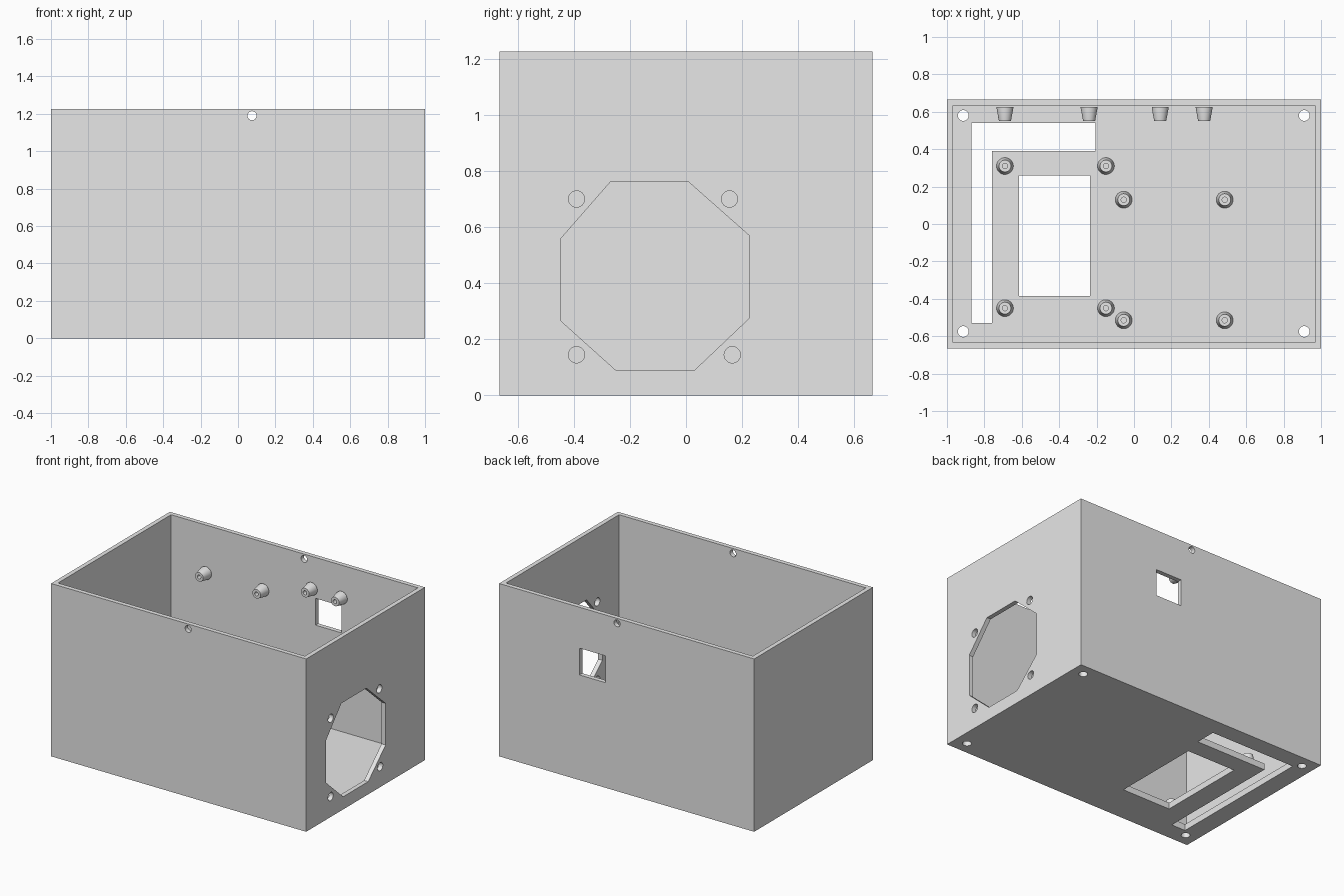
import bpy, bmesh, math
from mathutils import Matrix, Vector

if "Cube" in bpy.data.objects:
    bpy.data.objects.remove(bpy.data.objects["Cube"], do_unlink=True)

W, D, H, WALL = 2.0, 1.33, 1.225, 0.045

grey = bpy.data.materials.new("plain_grey")
grey.use_nodes = True
grey.diffuse_color = (0.8, 0.8, 0.8, 1)
grey.node_tree.nodes["Principled BSDF"].inputs["Base Color"].default_value = grey.diffuse_color


def make_object(name, bm):
    bmesh.ops.recalc_face_normals(bm, faces=bm.faces[:])
    mesh = bpy.data.meshes.new(name)
    bm.to_mesh(mesh)
    bm.free()
    mesh.materials.append(grey)
    obj = bpy.data.objects.new(name, mesh)
    bpy.context.collection.objects.link(obj)
    return obj


def prism(bm, points, axis, low, high):
    """Closed prism of a 2D outline, running along the given axis."""
    rings = []
    for d in (low, high):
        ring = []
        for p in points:
            co = list(p)
            co.insert(axis, d)
            ring.append(bm.verts.new(co))
        rings.append(ring)
    a, b = rings
    bm.faces.new(a)
    bm.faces.new(b[::-1])
    for i in range(len(a)):
        j = (i + 1) % len(a)
        bm.faces.new((a[i], b[i], b[j], a[j]))


def circle(x, y, r, n=32):
    return [(x + r * math.cos(math.tau * i / n), y + r * math.sin(math.tau * i / n))
            for i in range(n)]


def rect(x0, x1, y0, y1):
    return [(x0, y0), (x1, y0), (x1, y1), (x0, y1)]


# Open box with even walls and floor
bm = bmesh.new()
prism(bm, rect(-W / 2, W / 2, -D / 2, D / 2), 2, 0, H)
bmesh.ops.recalc_face_normals(bm, faces=bm.faces[:])
top = max(bm.faces, key=lambda f: f.calc_center_median().z)
bmesh.ops.inset_region(bm, faces=[top], thickness=WALL)
well = bmesh.ops.extrude_discrete_faces(bm, faces=[top])["faces"][0]
bmesh.ops.translate(bm, verts=well.verts[:], vec=(0, 0, WALL - H))
case = make_object("enclosure_box", bm)

# All openings in one cutter
bm = bmesh.new()
fan_opening = [(-0.27, 0.76), (0.01, 0.76), (0.225, 0.57), (0.225, 0.275),
               (0.03, 0.09), (-0.25, 0.09), (-0.445, 0.265), (-0.445, 0.56)]
prism(bm, fan_opening, 0, 0.9, 1.1)
for y, z in ((-0.39, 0.70), (0.155, 0.70), (-0.39, 0.145), (0.165, 0.145)):
    prism(bm, circle(y, z, 0.029), 0, 0.9, 1.1)
prism(bm, rect(0.165, 0.37, 0.745, 0.935), 1, 0.55, 0.75)    # back window
prism(bm, circle(0.075, 1.19, 0.024), 1, -0.8, 0.8)          # lid screw holes
floor_slot = [(-0.87, -0.53), (-0.76, -0.53), (-0.76, 0.39),
              (-0.205, 0.39), (-0.205, 0.54), (-0.87, 0.54)]
prism(bm, floor_slot, 2, -0.1, 0.1)
prism(bm, rect(-0.615, -0.235, -0.385, 0.26), 2, -0.1, 0.1)  # floor window
for x in (-0.913, 0.91):
    for y in (-0.575, 0.58):
        prism(bm, circle(x, y, 0.029), 2, -0.1, 0.1)
cutter = make_object("opening_cutter", bm)
cutter.hide_render = True

cut = case.modifiers.new("openings", "BOOLEAN")
cut.operation = "DIFFERENCE"
cut.solver = "EXACT"
cut.object = cutter
bpy.context.view_layer.update()
result = bpy.data.meshes.new_from_object(case.evaluated_get(bpy.context.evaluated_depsgraph_get()))
case.modifiers.clear()
case.data = result
bpy.data.objects.remove(cutter, do_unlink=True)


# Tapered standoffs with a blind screw hole
def standoff(name, location, direction):
    profile = [(0.045, -0.005), (0.045, 0), (0.032, 0.07), (0.014, 0.07), (0.014, 0.004), (0, 0.004)]
    bm = bmesh.new()
    verts = [bm.verts.new((r, 0, h)) for r, h in profile]
    edges = [bm.edges.new(pair) for pair in zip(verts, verts[1:])]
    bmesh.ops.spin(bm, geom=verts + edges, cent=(0, 0, 0), axis=(0, 0, 1),
                   angle=math.tau, steps=32, use_duplicate=False)
    bmesh.ops.remove_doubles(bm, verts=bm.verts[:], dist=0.0005)
    turn = Vector((0, 0, 1)).rotation_difference(Vector(direction)).to_matrix().to_4x4()
    bmesh.ops.transform(bm, matrix=Matrix.Translation(location) @ turn, verts=bm.verts[:])
    obj = make_object(name, bm)
    bpy.ops.object.select_all(action="DESELECT")
    obj.select_set(True)
    bpy.context.view_layer.objects.active = obj
    bpy.ops.object.shade_smooth_by_angle(angle=math.radians(35))


boards = (((-0.69, -0.15), (-0.45, 0.31)), ((-0.055, 0.485), (-0.515, 0.13)))
for xs, ys in boards:
    for x in xs:
        for y in ys:
            standoff("floor_standoff", (x, y, WALL), (0, 0, 1))
for x, z in ((-0.69, 0.89), (-0.24, 0.89), (0.14, 1.0), (0.375, 1.0)):
    standoff("back_wall_standoff", (x, D / 2 - WALL, z), (0, -1, 0))
